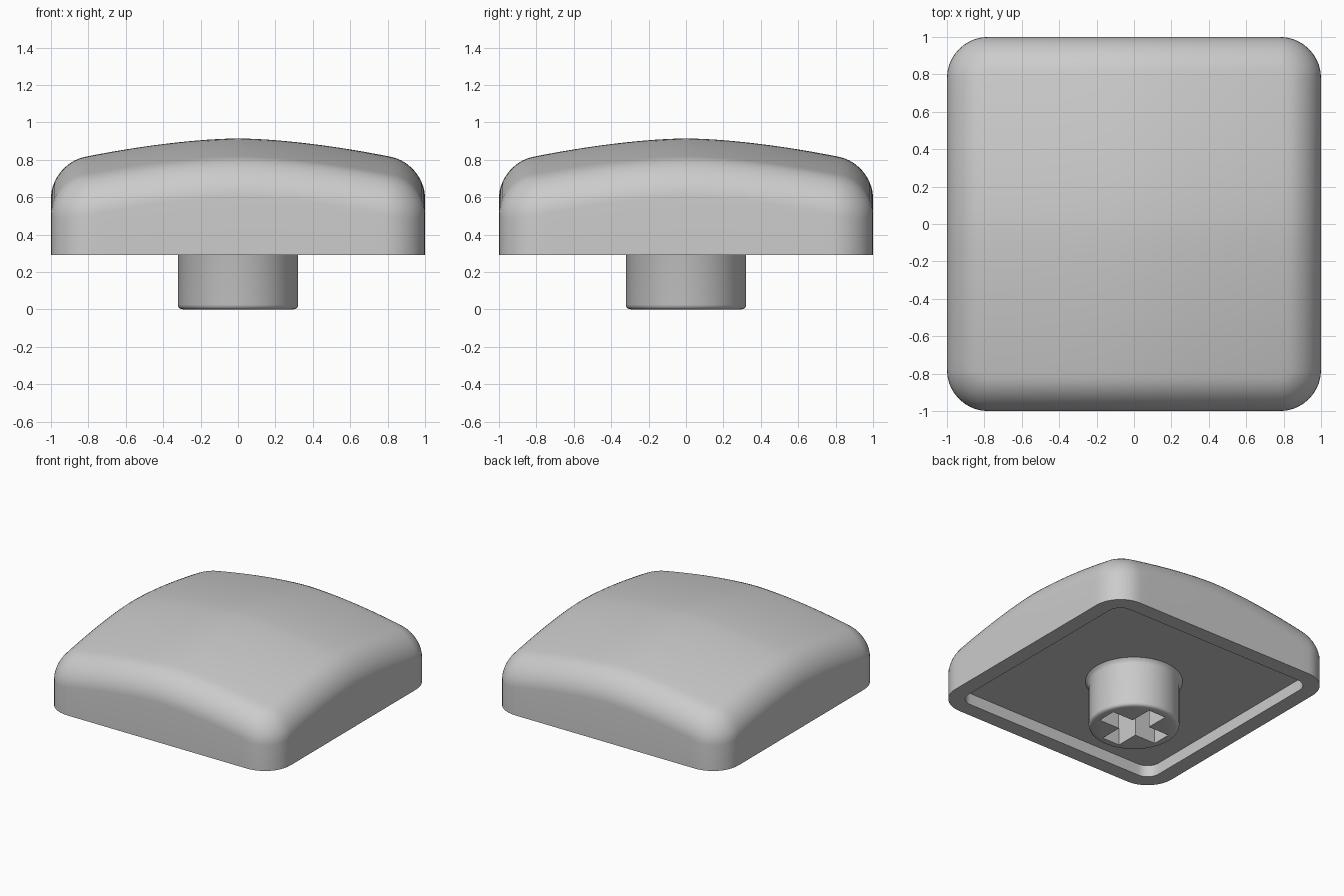
import bpy, bmesh, math

if "Cube" in bpy.data.objects:
    bpy.data.objects.remove(bpy.data.objects["Cube"], do_unlink=True)

# Single plastic colour
grey = bpy.data.materials.new("grey plastic")
grey.use_nodes = True
colour = (0.6, 0.6, 0.6, 1)
grey.diffuse_color = colour
grey.node_tree.nodes["Principled BSDF"].inputs["Base Color"].default_value = colour

BASE, CEILING, FILLET, CORNER = 0.29, 0.38, 0.18, 0.22


def rounded_square(half, radius, arc=10, side=24):
    """Outline points with evenly divided sides and rounded corners."""
    pts, flat = [], half - radius
    for q in range(4):
        c, s = round(math.cos(q * math.pi / 2)), round(math.sin(q * math.pi / 2))
        local = [(half, -flat + 2 * flat * i / side) for i in range(side)]
        for i in range(arc):
            a = math.pi / 2 * i / arc
            local.append((flat + radius * math.cos(a), flat + radius * math.sin(a)))
        pts += [(c * x - s * y, s * x + c * y) for x, y in local]
    return pts


def dome(x, y):
    """Height of the crowned top surface."""
    return 0.914 - 0.137 * (abs(x) ** 1.65 + abs(y) ** 1.65)


def bridge(bm, rings):
    for a, b in zip(rings, rings[1:]):
        n = len(a)
        for i in range(n):
            j = (i + 1) % n
            bm.faces.new((a[i], a[j], b[j], b[i]))


def make_object(name, bm):
    bmesh.ops.recalc_face_normals(bm, faces=bm.faces[:])
    mesh = bpy.data.meshes.new(name)
    bm.to_mesh(mesh)
    bm.free()
    mesh.materials.append(grey)
    obj = bpy.data.objects.new(name, mesh)
    bpy.context.collection.objects.link(obj)
    return obj


def smooth(obj, degrees):
    bpy.ops.object.select_all(action="DESELECT")
    obj.select_set(True)
    bpy.context.view_layer.objects.active = obj
    bpy.ops.object.shade_smooth_by_angle(angle=math.radians(degrees))


# Cap shell: cavity, rim, wall, rounded edge and crowned top as nested rings
bm = bmesh.new()
rings = []


def add_ring(outline, height):
    rings.append([bm.verts.new((x, y, height(x, y))) for x, y in outline])


cavity = rounded_square(0.88, 0.10)
outer = rounded_square(1, CORNER)
add_ring(cavity, lambda x, y: CEILING)
add_ring(cavity, lambda x, y: BASE)
add_ring(outer, lambda x, y: BASE)
STEPS = 10
for k in range(STEPS + 1):
    t = math.pi / 2 * k / STEPS
    inset = FILLET * (1 - math.cos(t))
    drop = FILLET * (1 - math.sin(t))
    crown = rounded_square(1 - inset, max(CORNER - inset, 0.06))
    add_ring(crown, lambda x, y: dome(x, y) - drop)
for k in range(1, 18):
    f = 1 - k / 18
    add_ring([(x * f, y * f) for x, y in crown], dome)
bridge(bm, rings)
bm.faces.new(rings[0])
tip = bm.verts.new((0, 0, dome(0, 0)))
last = rings[-1]
for i, v in enumerate(last):
    bm.faces.new((v, last[(i + 1) % len(last)], tip))
cap = make_object("cap_shell", bm)
smooth(cap, 35)

# Stem: turned profile with a rounded lower edge and a flared root
bm = bmesh.new()
profile = [(0.295, 0), (0.31, 0.004), (0.318, 0.012), (0.322, 0.025),
           (0.322, 0.345), (0.33, 0.365), (0.345, CEILING), (0.345, 0.42)]
rings = [[bm.verts.new((r * math.cos(a), r * math.sin(a), z))
          for a in (math.tau * i / 64 for i in range(64))] for r, z in profile]
bridge(bm, rings)
bm.faces.new(rings[0])
bm.faces.new(rings[-1])
stem = make_object("stem", bm)

# Cross-shaped socket cut into the stem
bm = bmesh.new()
w, arm = 0.075, 0.255
quarter = [(arm, -w), (arm, w), (w, w)]
cross = []
for q in range(4):
    for x, y in quarter:
        for _ in range(q):
            x, y = -y, x
        cross.append((x, y))
socket = [[bm.verts.new((x, y, z)) for x, y in cross] for z in (-0.1, 0.33)]
bridge(bm, socket)
bm.faces.new(socket[0])
bm.faces.new(socket[1])
cutter = make_object("socket_cutter", bm)
cutter.hide_render = True

cut = stem.modifiers.new("socket", "BOOLEAN")
cut.operation = "DIFFERENCE"
cut.solver = "EXACT"
cut.object = cutter
bpy.context.view_layer.update()
graph = bpy.context.evaluated_depsgraph_get()
stem.data = bpy.data.meshes.new_from_object(stem.evaluated_get(graph))
stem.modifiers.clear()
bpy.data.objects.remove(cutter, do_unlink=True)
smooth(stem, 40)
